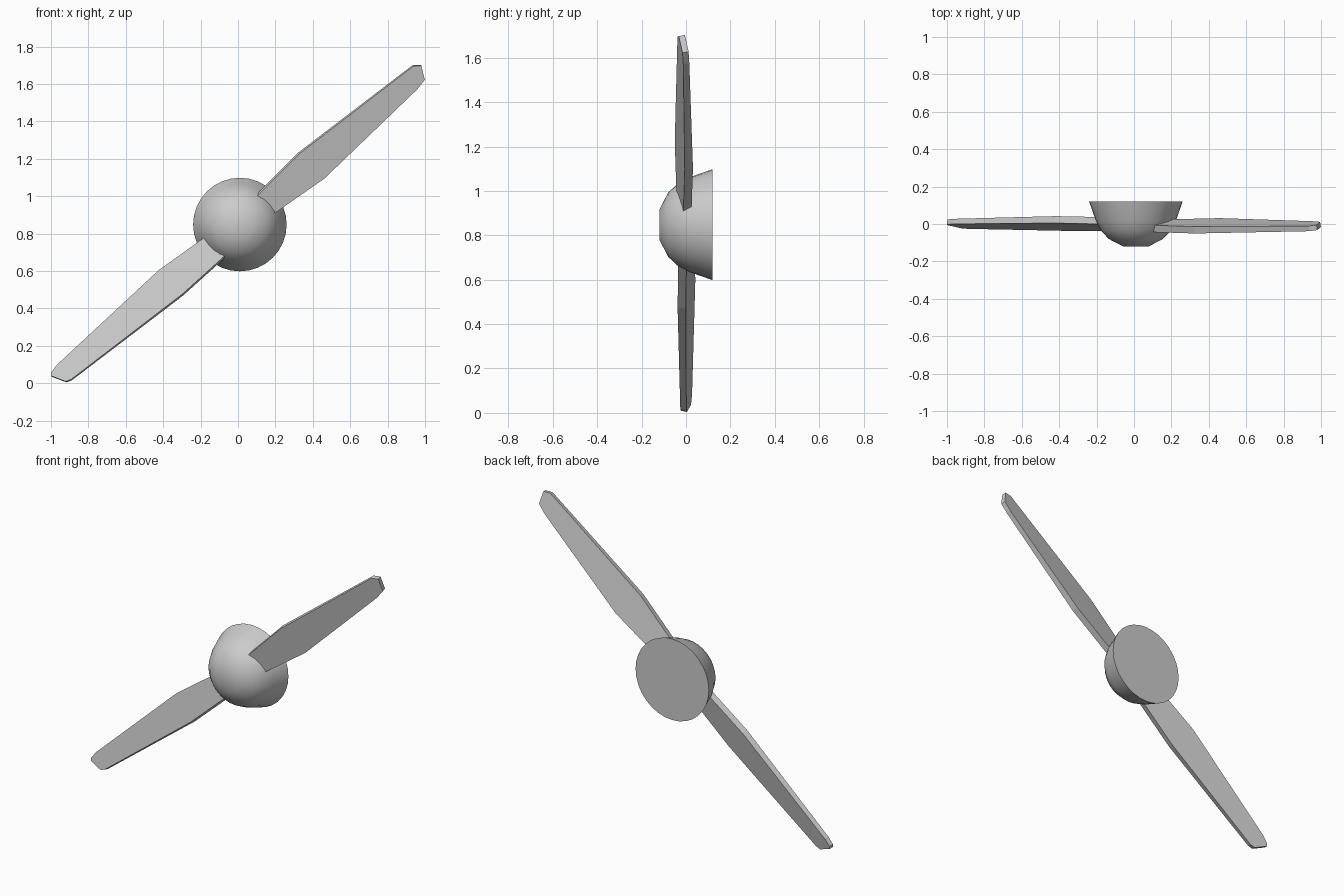
import bpy, bmesh, math
from mathutils import Vector

cube = bpy.data.objects.get("Cube")
if cube:
    bpy.data.objects.remove(cube)

GREY = (0.6, 0.6, 0.6, 1)
metal = bpy.data.materials.new("light grey")
metal.use_nodes = True
metal.diffuse_color = GREY
metal.node_tree.nodes["Principled BSDF"].inputs["Base Color"].default_value = GREY

CENTRE = Vector((0.01, 0, 0.848))


def add_object(name, bm):
    bmesh.ops.recalc_face_normals(bm, faces=bm.faces[:])
    mesh = bpy.data.meshes.new(name)
    bm.to_mesh(mesh)
    bm.free()
    mesh.materials.append(metal)
    obj = bpy.data.objects.new(name, mesh)
    bpy.context.collection.objects.link(obj)
    return obj


# Domed hub: profile of (radius, y) rings with flat caps at nose and back
def make_hub(profile, sides=32):
    bm = bmesh.new()
    rings = []
    for r, y in profile:
        angles = [2 * math.pi * i / sides for i in range(sides)]
        rings.append([bm.verts.new(CENTRE + Vector((r * math.cos(a), y, r * math.sin(a))))
                      for a in angles])
    for a, b in zip(rings, rings[1:]):
        for i in range(sides):
            j = (i + 1) % sides
            bm.faces.new((a[i], a[j], b[j], b[i]))
    bm.faces.new(rings[0])
    bm.faces.new(rings[-1])
    return add_object("hub", bm)


hub = make_hub([(0.068, -0.12), (0.145, -0.08), (0.187, -0.035), (0.215, 0.02), (0.25, 0.12)])
bpy.ops.object.select_all(action="DESELECT")
hub.select_set(True)
bpy.context.view_layer.objects.active = hub
bpy.ops.object.shade_smooth_by_angle(angle=math.radians(40))


# Pitched slab blade: outline of (x, z) points, thinner towards the tip
def make_blade(name, outline, pitch, y_mid):
    across = Vector((-0.64, 0, 0.77))
    normal = Vector((0, 1, 0)) - across * pitch
    normal.normalize()
    bm = bmesh.new()
    front, back = [], []
    for x, z in outline:
        p = Vector((x, 0, z))
        offset = p - CENTRE
        p.y = y_mid + pitch * offset.dot(across)
        half = 0.019 if offset.length < 1.1 else 0.014
        front.append(bm.verts.new(p - normal * half))
        back.append(bm.verts.new(p + normal * half))
    bm.faces.new(front)
    bm.faces.new(back[::-1])
    for i in range(len(front)):
        j = (i + 1) % len(front)
        bm.faces.new((front[i], back[i], back[j], front[j]))
    return add_object(name, bm)


make_blade("upper_blade", [(0.044, 0.948), (0.134, 0.87), (0.46, 1.098), (0.957, 1.574),
                           (0.997, 1.625), (0.978, 1.7), (0.935, 1.697), (0.323, 1.228)],
           -0.24, -0.01)
make_blade("lower_blade", [(-0.03, 0.712), (-0.115, 0.82), (-0.42, 0.602), (-0.968, 0.094),
                           (-0.998, 0.053), (-0.998, 0.037), (-0.92, 0.007), (-0.89, 0.018),
                           (-0.296, 0.472)], 0.24, 0.003)
